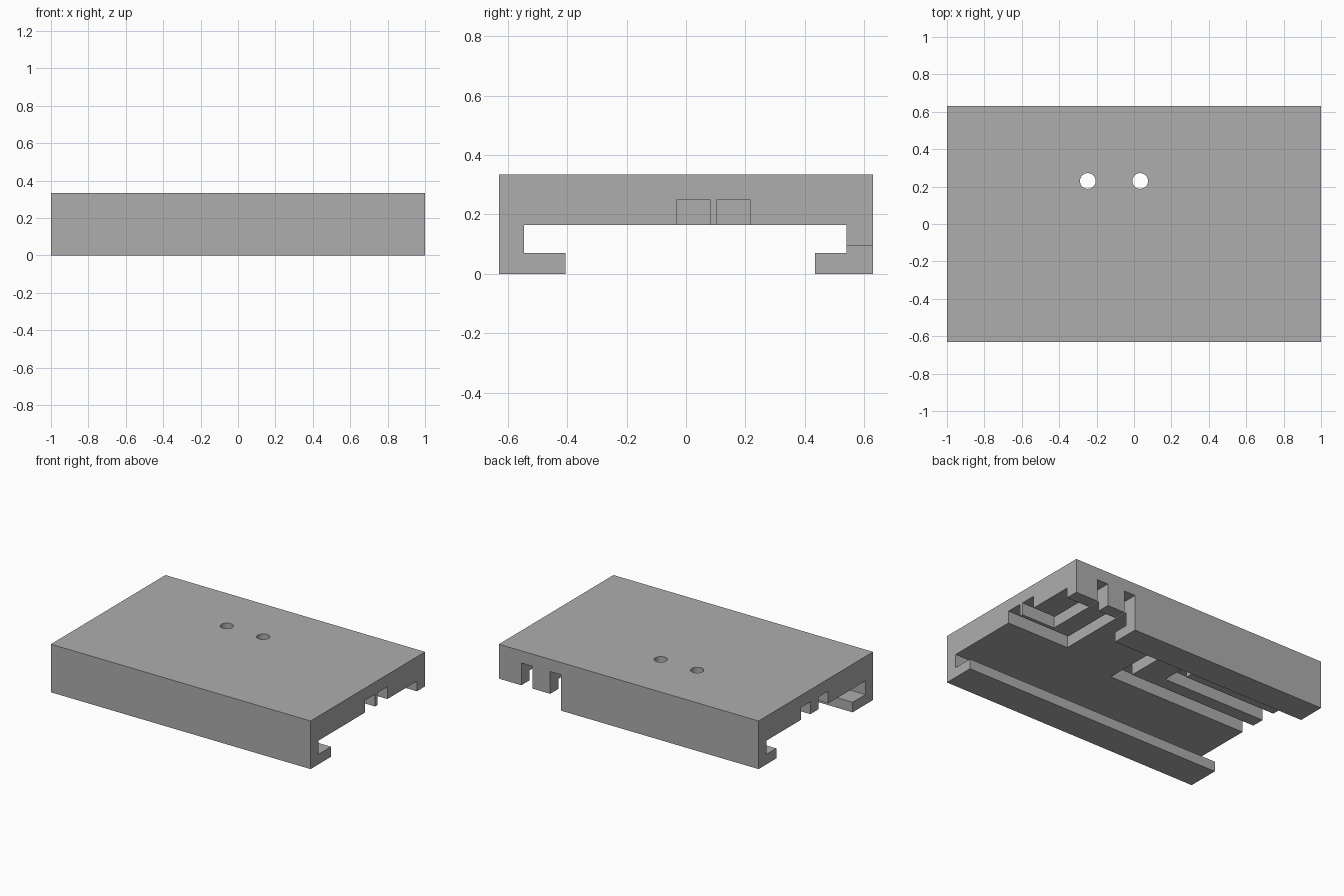
import bpy
import bmesh
from mathutils import Vector

cube = bpy.data.objects.get("Cube")
if cube:
    bpy.data.objects.remove(cube, do_unlink=True)

grey = bpy.data.materials.new("plain grey")
grey.use_nodes = True
colour = (0.42, 0.42, 0.42, 1)
grey.diffuse_color = colour
grey.node_tree.nodes["Principled BSDF"].inputs["Base Color"].default_value = colour


def prism(name, outline, sweep):
    """Sweep a flat outline of 3D points along a vector."""
    bm = bmesh.new()
    face = bm.faces.new([bm.verts.new(p) for p in outline])
    swept = bmesh.ops.extrude_face_region(bm, geom=[face])["geom"]
    verts = [g for g in swept if isinstance(g, bmesh.types.BMVert)]
    bmesh.ops.translate(bm, verts=verts, vec=Vector(sweep))
    bmesh.ops.recalc_face_normals(bm, faces=bm.faces)
    mesh = bpy.data.meshes.new(name)
    bm.to_mesh(mesh)
    bm.free()
    mesh.materials.append(grey)
    obj = bpy.data.objects.new(name, mesh)
    bpy.context.collection.objects.link(obj)
    return obj


def plan_cutter(name, points, low, high):
    return prism(name, [(x, y, low) for x, y in points], (0, 0, high - low))


def bent_groove(name, end_x, near_x, far_x, low_y, high_y, end_y):
    """L-shaped groove: in from a short end, then turning towards the back."""
    points = [(end_x, low_y), (far_x, low_y), (far_x, end_y),
              (near_x, end_y), (near_x, high_y), (end_x, high_y)]
    return plan_cutter(name, points, 0.08, GROOVE_TOP)


HEIGHT, CEILING, LIP, GROOVE_TOP = 0.335, 0.165, 0.07, 0.25
HALF_DEPTH = 0.63

# Channel-shaped body with a lip along each long side
section = [(-HALF_DEPTH, 0), (-0.405, 0), (-0.405, LIP), (-0.545, LIP),
           (-0.545, CEILING), (0.54, CEILING), (0.54, LIP), (0.435, LIP),
           (0.435, 0), (HALF_DEPTH, 0), (HALF_DEPTH, HEIGHT), (-HALF_DEPTH, HEIGHT)]
body = prism("channel_plate", [(-1, y, z) for y, z in section], (2, 0, 0))

# Gap in the back wall and lip at the left end
cutters = [plan_cutter("back_gap_cutter",
                       [(0.52, 0.4), (1.1, 0.4), (1.1, 0.7), (0.52, 0.7)], -0.1, 0.095)]

# Grooves leaving through the back wall
cutters.append(bent_groove("long_left_groove", 1.1, 0.605, 0.52, -0.03, 0.08, 0.7))
cutters.append(bent_groove("short_left_groove", 1.1, 0.827, 0.742, 0.105, 0.215, 0.7))

# Grooves ending under the two holes
cutters.append(bent_groove("long_right_groove", -1.1, -0.01, 0.075, -0.135, -0.03, 0.275))
cutters.append(bent_groove("short_right_groove", -1.1, -0.29, -0.205, 0.06, 0.165, 0.275))

# Round holes through the top
for x in (-0.247, 0.033):
    bpy.ops.mesh.primitive_cylinder_add(vertices=32, radius=0.042, depth=0.2,
                                        location=(x, 0.23, 0.32))
    hole = bpy.context.object
    hole.name = "hole_cutter"
    hole.data.materials.append(grey)
    cutters.append(hole)

# Cut everything out of the body
bpy.ops.object.select_all(action="DESELECT")
bpy.context.view_layer.objects.active = body
body.select_set(True)
for cutter in cutters:
    cutter.hide_render = True
    mod = body.modifiers.new(cutter.name, "BOOLEAN")
    mod.operation = "DIFFERENCE"
    mod.solver = "EXACT"
    mod.object = cutter
    bpy.ops.object.modifier_apply(modifier=mod.name)
    bpy.data.objects.remove(cutter, do_unlink=True)
bpy.ops.object.shade_smooth_by_angle()
